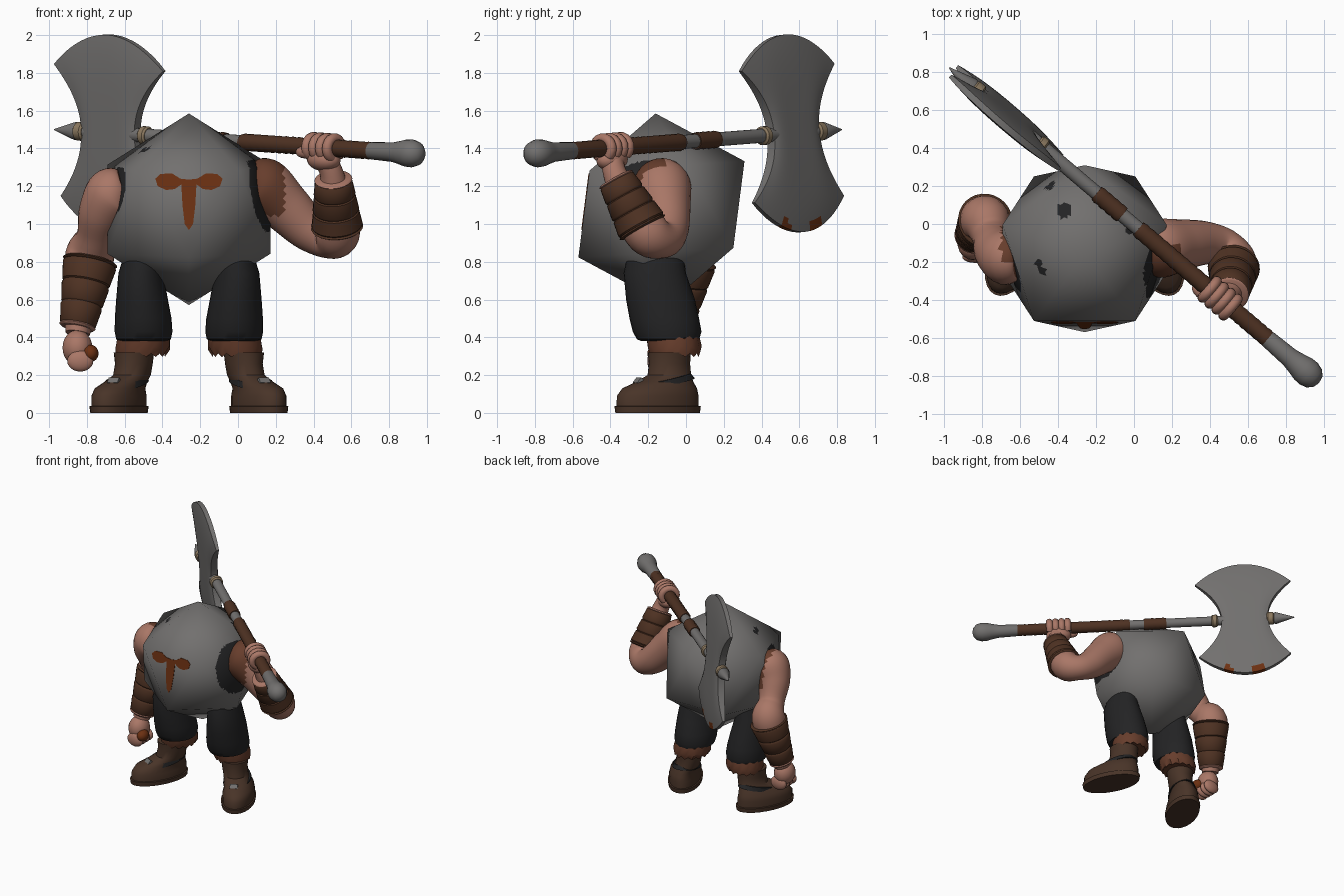
import bpy, bmesh, math
from mathutils import Vector, Matrix

if "Cube" in bpy.data.objects:
    bpy.data.objects.remove(bpy.data.objects["Cube"])

def mat(name, c):
    m = bpy.data.materials.new(name)
    m.diffuse_color = (*c, 1)
    m.use_nodes = True
    m.node_tree.nodes["Principled BSDF"].inputs["Base Color"].default_value = m.diffuse_color
    return m

STONE = mat("grey metal", (.168, .162, .158))
SKIN = mat("skin", (.40, .185, .135))
LEATHER = mat("leather", (.076, .031, .016))
BOOT = mat("boot leather", (.066, .034, .021))
TRIM = mat("fur trim", (.135, .047, .025))
RUST = mat("rust", (.15, .03, .006))
BLACK = mat("black cloth", (.017, .017, .018))
TAN = mat("tan binding", (.26, .19, .115))

def finish(name, bm, mats, rule=None, angle=40, matrix=None):
    bmesh.ops.recalc_face_normals(bm, faces=bm.faces)
    for f in bm.faces:
        f.smooth = True
        if rule:
            f.material_index = rule(f.calc_center_median())
    me = bpy.data.meshes.new(name)
    bm.to_mesh(me)
    bm.free()
    for m in mats:
        me.materials.append(m)
    me.set_sharp_from_angle(angle=math.radians(angle))
    ob = bpy.data.objects.new(name, me)
    if matrix is not None:
        ob.matrix_world = matrix
    bpy.context.collection.objects.link(ob)
    return ob

def skin_rings(bm, rings):
    rows = [[bm.verts.new(p) for p in r] for r in rings]
    n = len(rows[0])
    for a, b in zip(rows, rows[1:]):
        for i in range(n):
            bm.faces.new((a[i], a[(i + 1) % n], b[(i + 1) % n], b[i]))
    bm.faces.new(rows[0])
    bm.faces.new(rows[-1])

def tube(name, pts, mats, smooth=6, rule=None, segs=28):
    """Round limb through (x, y, z, radius) points."""
    P = [Vector(p) for p in pts]
    path = []
    for i in range(len(P) - 1):
        p0, p1, p2, p3 = P[max(i - 1, 0)], P[i], P[i + 1], P[min(i + 2, len(P) - 1)]
        for k in range(smooth):
            t = k / smooth
            path.append(p1 if smooth == 1 else .5 * (2 * p1 + (p2 - p0) * t +
                        (2 * p0 - 5 * p1 + 4 * p2 - p3) * t * t + (3 * p1 - p0 - 3 * p2 + p3) * t ** 3))
    path.append(P[-1])
    rings, prev, side = [], None, None
    for i, p in enumerate(path):
        tan = (path[min(i + 1, len(path) - 1)].to_3d() - path[max(i - 1, 0)].to_3d()).normalized()
        side = tan.orthogonal() if prev is None else prev.rotation_difference(tan) @ side
        side = (side - tan * side.dot(tan)).normalized()
        up = tan.cross(side)
        prev = tan
        rings.append([p.to_3d() + p.w * (side * math.cos(a) + up * math.sin(a))
                      for a in (math.tau * k / segs for k in range(segs))])
    bm = bmesh.new()
    skin_rings(bm, rings)
    return finish(name, bm, mats, rule)

def stack(name, layers, mats, matrix=None, jag=0, segs=28):
    """Stacked ellipses (x, y, z, rx, ry); jag makes ragged ends."""
    bm = bmesh.new()
    skin_rings(bm, [[(x + rx * math.cos(math.tau * k / segs), y + ry * math.sin(math.tau * k / segs),
                      z + (jag if k % 2 else -jag)) for k in range(segs)] for x, y, z, rx, ry in layers])
    return finish(name, bm, mats, matrix=matrix)

def blob(name, loc, scale, m, rot=None):
    bm = bmesh.new()
    bmesh.ops.create_uvsphere(bm, u_segments=18, v_segments=12, radius=1)
    M = Matrix.Translation(loc) @ (rot or Matrix()) @ Matrix.Diagonal((*scale, 1))
    bmesh.ops.transform(bm, matrix=M, verts=bm.verts)
    return finish(name, bm, [m])

# Body: slightly tilted twenty-sided solid with dark armholes and stains
bm = bmesh.new()
bmesh.ops.create_icosphere(bm, subdivisions=1, radius=.508)
bmesh.ops.subdivide_edges(bm, edges=bm.edges[:], cuts=23, use_grid_fill=True)
C = Vector((-.26, -.13, 1.078))
TILT = Matrix.Translation(C) @ Matrix.Rotation(math.radians(3.5), 4, 'X') @ Matrix.Rotation(math.pi / 2, 4, 'Z')
holes = [((.16, -.21, 1.16), .205), ((-.68, -.24, 1.18), .14)]
stains = [(-.37, .07, .04), (-.45, .21, .03), (-.5, -.21, .02), (-.48, -.25, .02), (-.02, -.03, .02)]

def body_rule(c):
    w = TILT @ c
    if any((w - Vector(h)).length < r for h, r in holes):
        return 1
    return int(w.z > 1.2 and any(math.hypot(w.x - x, w.y - y) < r for x, y, r in stains))

body = finish("body", bm, [STONE, BLACK], body_rule, 180, TILT)
body.data.normals_split_custom_set_from_vertices([v.co.normalized() for v in body.data.vertices])

# Face: T-shaped rusty slot on the front facet
half = [(0, 1.235), (.045, 1.24), (.09, 1.268), (.15, 1.265), (.178, 1.24), (.165, 1.2),
        (.12, 1.18), (.075, 1.185), (.04, 1.21), (.034, 1.1), (.022, 1.0), (0, .968)]
outline = half + [(-x, z) for x, z in half[-2:0:-1]]
bm = bmesh.new()
skin_rings(bm, [[(C.x + x, -.508 + (z - 1.284) * .128 + d, z) for x, z in outline] for d in (-.006, .003)])
finish("face_slot", bm, [RUST], angle=20)

# Hanging arm
tube("hanging_arm", [(-.60, -.19, 1.19, .10), (-.66, -.18, 1.16, .145), (-.72, -.14, 1.06, .125),
                     (-.755, -.06, .93, .10), (-.785, .02, .83, .13), (-.82, -.02, .62, .10),
                     (-.85, -.07, .42, .065)], [SKIN, TRIM],
     rule=lambda c: int(c.x > -.70 and c.z > 1.02 and c.y > -.2))
blob("hanging_palm", (-.85, -.10, .345), (.08, .09, .095), SKIN)
for i in range(4):
    blob("hanging_finger", (-.835, -.175 + .045 * i, .275), (.07, .03, .056), SKIN)
blob("hanging_thumb", (-.78, -.15, .315), (.042, .055, .045), RUST)

# Raised arm gripping the axe
tube("raised_arm", [(.06, -.14, 1.23, .11), (.13, -.13, 1.20, .155), (.25, -.11, 1.09, .135),
                    (.37, -.10, .975, .115), (.47, -.12, .92, .10), (.525, -.20, .95, .12),
                    (.52, -.29, 1.08, .10), (.50, -.37, 1.25, .065), (.47, -.39, 1.33, .06)], [SKIN, TRIM],
     rule=lambda c: int(c.x < .24 and c.y < -.10 and c.z > 1.05))

def bracer(name, a, b, r0, r1):
    a, b = Vector(a), Vector(b)
    pts = []
    for i in range(3):                       # three overlapping bands
        for t, k in ((i / 3, 1.0), (i / 3 + .03, 1.05), (i / 3 + .30, 1.03), (i / 3 + .32, .97)):
            pts.append((*a.lerp(b, t), (r0 + (r1 - r0) * t) * k))
    tube(name, pts, [LEATHER], smooth=1)
    for t in (-.03, 1.0):                    # rolled edges
        c, r = a.lerp(b, t), r0 + (r1 - r0) * max(t, 0)
        tube(name + "_edge", [(*(c - (b - a) * .03), r * .95), (*c, r * 1.06), (*(c + (b - a) * .03), r * .95)],
             [SKIN if t > 0 else LEATHER], smooth=3)

bracer("hanging_bracer", (-.785, .015, .79), (-.85, -.06, .46), .138, .092)
bracer("raised_bracer", (.525, -.235, .99), (.505, -.37, 1.235), .13, .095)

# Legs: right side built, left mirrored about the body centre
side_name = {1: "right", -1: "left"}
def leg(side):
    n = side_name[side]
    flip = lambda L: [(C.x + side * (x - C.x), *r) for x, *r in L]
    stack(n + "_trouser", flip([(-.02, -.095, .38, .12, .14), (-.02, -.095, .39, .145, .165),
          (-.02, -.10, .43, .153, .182), (-.018, -.115, .50, .15, .184), (-.012, -.135, .6, .137, .182),
          (-.005, -.165, .74, .118, .165), (-.03, -.16, .88, .10, .14)]), [BLACK])
    stack(n + "_fur_cuff", flip([(-.005, -.06, .305, .128, .13), (-.015, -.06, .345, .145, .143),
          (-.02, -.07, .40, .14, .14)]), [TRIM], jag=.009)
    M = Matrix.Translation((C.x + side * .37, -.15, 0)) @ Matrix.Rotation(side * math.radians(25), 4, 'Z')
    k = -.045 * side                         # shaft leans inwards from the foot
    stack(n + "_boot", [(0, 0, 0, .125, .24), (0, 0, .035, .13, .245), (0, 0, .037, .12, .233),
          (0, 0, .09, .12, .232), (0, .012, .13, .11, .212), (k * .4, .05, .165, .10, .16),
          (k * .8, .085, .20, .095, .12), (k, .09, .26, .097, .112), (k, .09, .32, .105, .115)], [BOOT], M)
    tilt = M @ Matrix.Translation((k * .4, .05, .165)) @ Matrix.Rotation(math.radians(12), 4, 'X')
    stack(n + "_boot_strap", [(0, 0, -.016, .107, .168), (0, 0, .016, .102, .15)], [BLACK], tilt)
    bm = bmesh.new()
    bmesh.ops.create_cube(bm, size=1, matrix=M @ Matrix.Translation((k * .4, -.105, .168)) @
                          Matrix.Rotation(math.radians(-40), 4, 'X') @ Matrix.Diagonal((.06, .02, .035, 1)))
    finish(n + "_buckle", bm, [STONE])

for s in (1, -1):
    leg(s)

# Axe frame: local X runs along the handle towards the spike
X = Vector((-1.95, 1.66, .13)).normalized()
Z = (Vector((0, 0, 1)) - X * X.z).normalized()
Y = Z.cross(X)
AXE = Matrix.Translation((0, -.005, 1.435)) @ Matrix((X, Y, Z)).transposed().to_4x4()

def lathe(name, profile, m):
    tube(name, [(*(AXE @ Vector((s, 0, 0))), r) for s, r in profile], [m], smooth=1, segs=20)

lathe("axe_handle", [(-.95, .037), (1.1, .037)], STONE)
lathe("axe_spike", [(1.10, .035), (1.13, .048), (1.28, .003)], STONE)
lathe("axe_pommel", [(-.92, .043), (-.93, .046), (-1.08, .052), (-1.13, .062), (-1.17, .072), (-1.21, .074),
                     (-1.25, .062), (-1.275, .036), (-1.282, .01)], STONE)
for a, b in ((1.06, 1.12), (.62, .67)):
    lathe("axe_binding", [(a, .04), (a + .01, .05), (b - .01, .05), (b, .04)], TAN)
for a, b, n in ((.08, .26, 4), (-.5, -.03, 10), (-.93, -.68, 6)):
    prof = []
    for i in range(n):                       # ridged leather wrap
        prof += [(a + (b - a) * (i + .04) / n, .044), (a + (b - a) * (i + .5) / n, .047)]
    lathe("grip_wrap", prof + [(b, .042)], LEATHER)

# Double axe blade: waisted grid, blunt edges, rolled slightly about the handle
bm = bmesh.new()
NU, NT = 20, 40
reach = lambda u: .35 + .175 * (1 - u * u)
for_sides = (1, -1)
for sgn in for_sides:
    rows = []
    for j in range(NT + 1):
        t = -1 + 2 * j / NT
        row = []
        for i in range(NU + 1):
            u = -1 + 2 * i / NU
            th = (.026 * (1 - abs(t) ** 4) + .017) * (1 - .4 * u ** 6)
            w = .185 + (.195 if t > 0 or u < 0 else .165) * abs(t) ** 2.1
            row.append(bm.verts.new((.885 + u * w, sgn * th, t * reach(u))))
        rows.append(row)
    for a, b in zip(rows, rows[1:]):
        for i in range(NU):
            bm.faces.new((a[i], a[i + 1], b[i + 1], b[i]))
bmesh.ops.bridge_loops(bm, edges=[e for e in bm.edges if e.is_boundary])

def blade_rule(c):                           # rust spots on the lower edge
    near = c.z < -.91 * reach((c.x - .885) / .38)
    return int(near and (abs(c.x - .97) < .045 or abs(c.x - .73) < .03))

finish("axe_blade", bm, [STONE, RUST], blade_rule, 50, AXE @ Matrix.Rotation(math.radians(-5), 4, 'X'))

# Gripping hand: curled fingers around the handle
for i in range(4):
    pts = []
    for k in range(15):
        a = math.radians(-70 + 300 * k / 14)
        p = AXE @ Vector((-.525 - .048 * i, .058 * math.cos(a), .053 * math.sin(a)))
        pts.append((*p, .027))
    tube("gripping_finger", pts, [SKIN], smooth=1, segs=12)
blob("gripping_palm", AXE @ Vector((-.60, 0, -.065)), (.10, .072, .06), SKIN, AXE.to_3x3().to_4x4())
blob("gripping_thumb", AXE @ Vector((-.50, .042, -.03)), (.055, .032, .032), SKIN, AXE.to_3x3().to_4x4())
